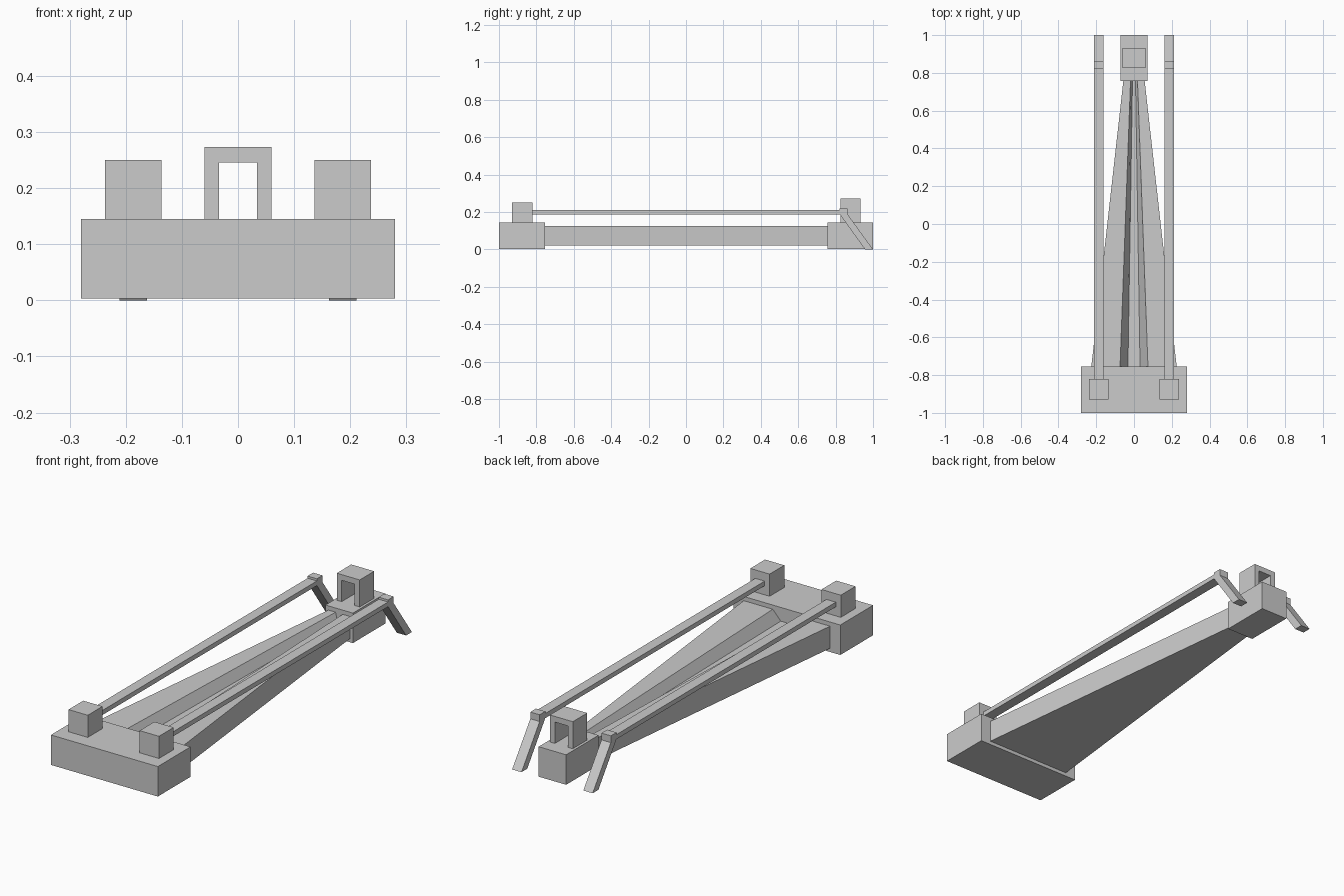
import bpy, bmesh
from mathutils import Vector

if "Cube" in bpy.data.objects:
    bpy.data.objects.remove(bpy.data.objects["Cube"])


def loft(name, rings, parts=None):
    """Solid between two matching closed rings of 3D points."""
    bm = bmesh.new()
    a, b = [[bm.verts.new(Vector(p)) for p in ring] for ring in rings]
    n = len(a)
    bm.faces.new(a)
    bm.faces.new(b)
    for i in range(n):
        j = (i + 1) % n
        bm.faces.new((a[i], a[j], b[j], b[i]))
    bmesh.ops.recalc_face_normals(bm, faces=bm.faces)
    mesh = bpy.data.meshes.new(name)
    bm.to_mesh(mesh)
    bm.free()
    obj = bpy.data.objects.new(name, mesh)
    bpy.context.collection.objects.link(obj)
    return obj


def extrude_y(name, profile, y0, y1, scale=1.0):
    """Extrude an (x, z) profile along y, narrowing in x by scale."""
    return loft(name, [[(x, y0, z) for x, z in profile],
                       [(x * scale, y1, z) for x, z in profile]])


def extrude_x(name, profile, x0, x1):
    """Extrude a (y, z) profile along x."""
    return loft(name, [[(x, y, z) for y, z in profile] for x in (x0, x1)])


def box(name, x0, x1, y0, y1, z0, z1):
    return extrude_y(name, [(x0, z0), (x1, z0), (x1, z1), (x0, z1)], y0, y1)


# End bases
BASE_Z, BASE_TOP = 0.003, 0.145
box("front_base", -0.28, 0.28, -1.0, -0.755, BASE_Z, BASE_TOP)
box("back_base", -0.072, 0.072, 0.757, 1.0, BASE_Z, BASE_TOP)

# Tapered body with a trapezoid groove along the top
half = [(0.226, 0.02), (0.226, 0.125), (0.074, 0.125), (0.032, 0.08)]
body = half + [(-x, z) for x, z in reversed(half)]
extrude_y("grooved_body", body, -0.755, 0.757, 0.25)

# Open arch on the back base
arch = [(-0.06, BASE_TOP), (-0.06, 0.273), (0.06, 0.273), (0.06, BASE_TOP),
        (0.034, BASE_TOP), (0.034, 0.246), (-0.034, 0.246), (-0.034, BASE_TOP)]
extrude_y("back_arch", arch, 0.825, 0.933)

# Bent leg profile at the end of each rail
leg = [(0.822, 0.22), (0.864, 0.22), (0.864, 0.188), (1.0, 0.0),
       (0.957, 0.0), (0.822, 0.188)]

# Mirrored posts, rails and legs
for side, s in (("left", -1), ("right", 1)):
    box(side + "_post", s * 0.136, s * 0.237, -0.93, -0.82, BASE_TOP, 0.25)
    box(side + "_rail", s * 0.162, s * 0.211, -0.82, 0.822, 0.188, 0.21)
    extrude_x(side + "_leg", leg, s * 0.162, s * 0.211)
